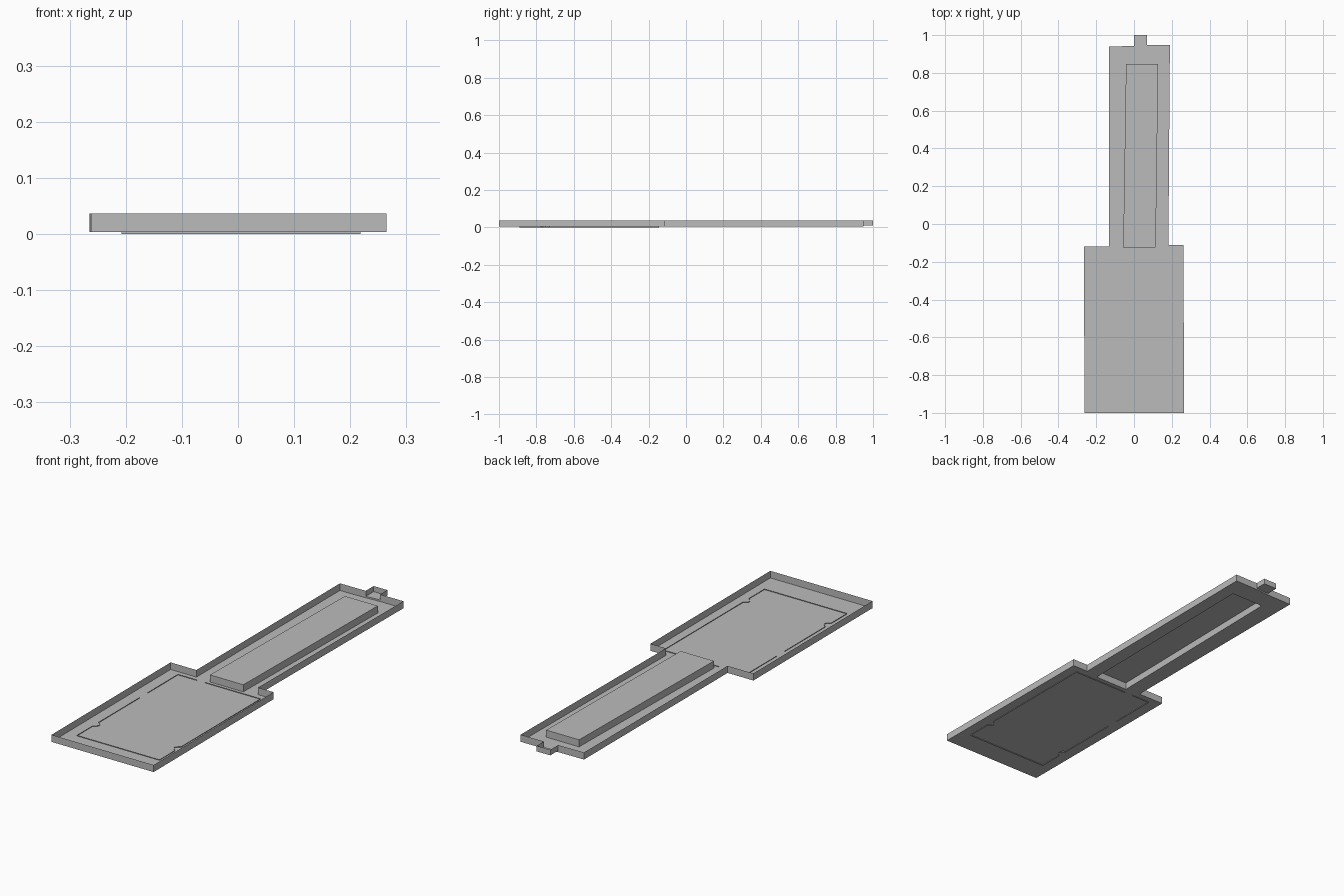
import bpy
import bmesh
import math
from mathutils import Vector

cube = bpy.data.objects.get("Cube")
if cube:
    bpy.data.objects.remove(cube, do_unlink=True)

FLOOR, RIM, TAB_FLOOR = 0.004, 0.037, 0.011

grey = bpy.data.materials.new("light grey")
grey.use_nodes = True
colour = (0.5, 0.5, 0.5, 1)
grey.diffuse_color = colour
grey.node_tree.nodes["Principled BSDF"].inputs["Base Color"].default_value = colour


def add_object(name, bm):
    mesh = bpy.data.meshes.new(name)
    bm.to_mesh(mesh)
    bm.free()
    mesh.materials.append(grey)
    obj = bpy.data.objects.new(name, mesh)
    bpy.context.collection.objects.link(obj)
    return obj


def add_walls(bm, path, low, high, closed=False):
    """Upright sheet following a path."""
    ends = path[1:] + path[:1] if closed else path[1:]
    for a, b in zip(path, ends):
        corners = [(*a, low), (*b, low), (*b, high), (*a, high)]
        bm.faces.new([bm.verts.new(c) for c in corners])


def weld(bm):
    bmesh.ops.remove_doubles(bm, verts=bm.verts, dist=0.0001)


# Plan outlines, anticlockwise from the tab
tab_right, tab_left = (0.0, 0.942), (0.07, 0.947)
body = [tab_right, (-0.132, 0.94), (-0.132, -0.118), (-0.265, -0.118),
        (-0.262, -1.0), (0.265, -1.0), (0.262, -0.112), (0.182, -0.112),
        (0.19, 0.948), tab_left]
tab = [tab_left, (0.07, 1.0), (0.0, 1.0), tab_right]
block = [(-0.057, -0.125), (0.115, -0.125), (0.128, 0.848), (-0.042, 0.848)]

# Tray floor, open under the raised block
bm = bmesh.new()
edges = []
for loop in (body, block):
    verts = [bm.verts.new((*p, FLOOR)) for p in loop]
    edges += [bm.edges.new((v, verts[i - 1])) for i, v in enumerate(verts)]
bmesh.ops.triangle_fill(bm, edges=edges, use_beauty=True, normal=Vector((0, 0, 1)))
bmesh.ops.dissolve_limit(bm, angle_limit=math.radians(1), verts=bm.verts, edges=bm.edges)
add_walls(bm, body, FLOOR, RIM)
weld(bm)
add_object("tray", bm)

# Hollow raised block
bm = bmesh.new()
add_walls(bm, block, FLOOR, RIM, closed=True)
bm.faces.new([bm.verts.new((*p, RIM)) for p in block])
weld(bm)
add_object("raised_block", bm)

# Small end tab with its own higher floor
bm = bmesh.new()
add_walls(bm, tab, TAB_FLOOR, RIM)
add_walls(bm, [tab_right, tab_left], FLOOR, TAB_FLOOR)
bm.faces.new([bm.verts.new((*p, TAB_FLOOR)) for p in reversed(tab)])
weld(bm)
add_object("end_tab", bm)

# Fine seam around the wide panel, with inward finger notches and two gaps
left, right, front, back = 0.218, -0.208, -0.89, -0.145


def notch(x, inward):
    return [(x + inward * 0.02 * math.sin(math.pi * i / 6), -0.775 + 0.045 * i / 6)
            for i in range(7)]


seams = [
    [(right, -0.43)] + notch(right, 1)[::-1] + [(right, front), (left, front)]
    + notch(left, -1) + [(left, back), (-0.07, back)],
    [(-0.11, back), (right, back), (right, -0.37)],
]
bm = bmesh.new()
for seam in seams:
    add_walls(bm, seam, 0, 0.007)
weld(bm)
add_object("panel_seam", bm)
